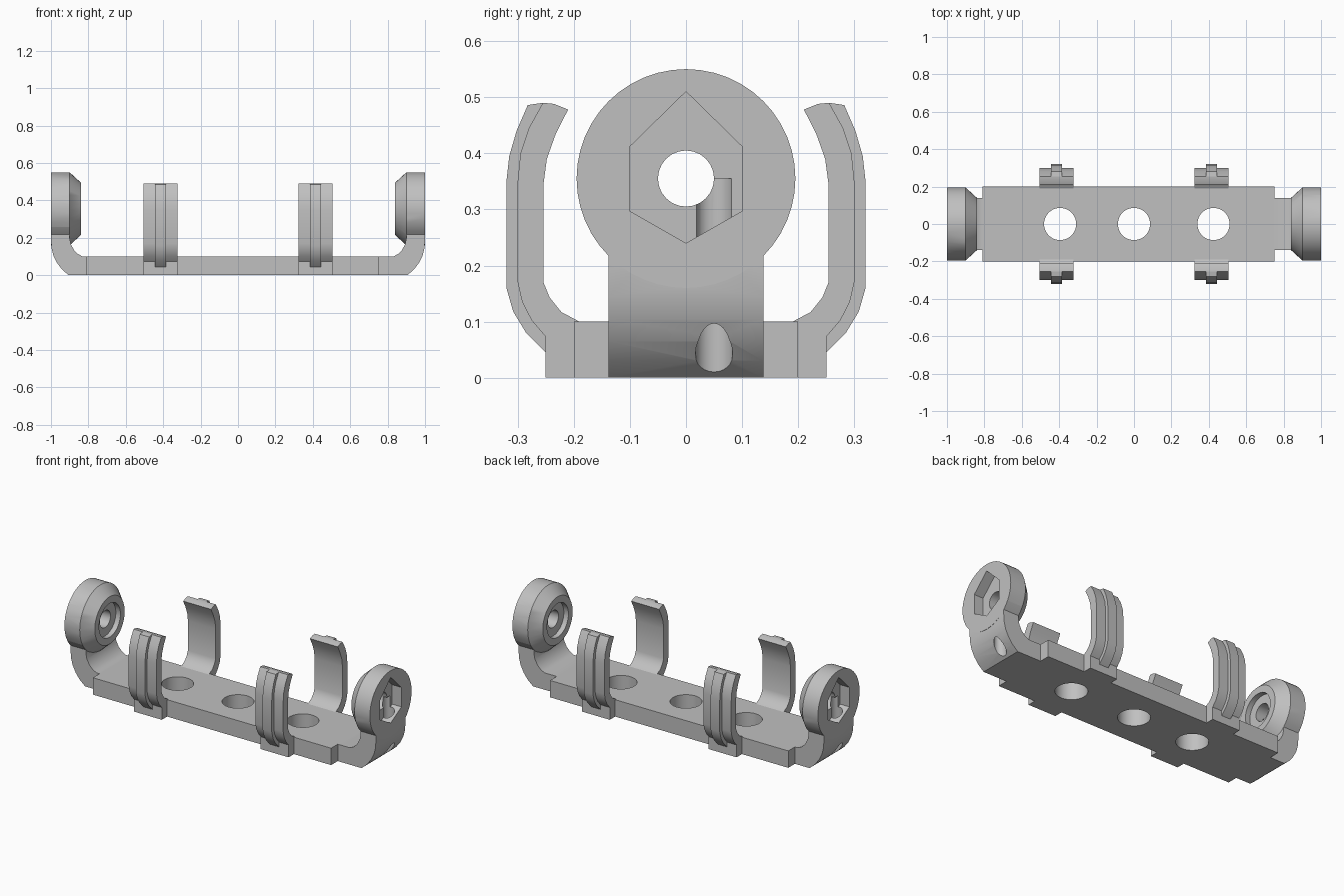
import bpy, bmesh, math
from mathutils import Matrix, Vector

cube = bpy.data.objects.get("Cube")
if cube:
    bpy.data.objects.remove(cube, do_unlink=True)

grey = bpy.data.materials.new("plain_grey")
grey.use_nodes = True
colour = (0.53, 0.53, 0.53, 1)
grey.diffuse_color = colour
grey.node_tree.nodes["Principled BSDF"].inputs["Base Color"].default_value = colour


def make(name, bm):
    bmesh.ops.recalc_face_normals(bm, faces=bm.faces)
    mesh = bpy.data.meshes.new(name)
    bm.to_mesh(mesh)
    bm.free()
    mesh.materials.append(grey)
    ob = bpy.data.objects.new(name, mesh)
    bpy.context.collection.objects.link(ob)
    return ob


def prism(name, pts, axis, lo, hi):
    """Extrude a 2D outline along x (points are y, z) or y (points are x, z)."""
    bm = bmesh.new()
    place = (lambda a, b: (lo, a, b)) if axis == "x" else (lambda a, b: (a, lo, b))
    face = bm.faces.new([bm.verts.new(place(a, b)) for a, b in pts])
    move = bmesh.ops.extrude_face_region(bm, geom=[face])
    shift = Vector((hi - lo, 0, 0) if axis == "x" else (0, hi - lo, 0))
    bmesh.ops.translate(bm, vec=shift,
                        verts=[v for v in move["geom"] if isinstance(v, bmesh.types.BMVert)])
    return make(name, bm)


def rod(name, start, end, r1, r2=None, sides=48):
    """Cylinder or cone between two points."""
    start, end = Vector(start), Vector(end)
    turn = (end - start).to_track_quat("Z", "Y").to_matrix().to_4x4()
    bm = bmesh.new()
    bmesh.ops.create_cone(bm, cap_ends=True, segments=sides, radius1=r1,
                          radius2=r1 if r2 is None else r2, depth=(end - start).length,
                          matrix=Matrix.Translation((start + end) / 2) @ turn)
    return make(name, bm)


def combine(ob, other, operation):
    bpy.context.view_layer.objects.active = ob
    mod = ob.modifiers.new("join", "BOOLEAN")
    mod.operation, mod.solver, mod.object = operation, "EXACT", other
    bpy.ops.object.modifier_apply(modifier=mod.name)
    bpy.data.objects.remove(other, do_unlink=True)


def smooth(ob):
    bpy.ops.object.select_all(action="DESELECT")
    ob.select_set(True)
    bpy.context.view_layer.objects.active = ob
    bpy.ops.object.shade_smooth_by_angle(angle=math.radians(28))


# Base plate with three round holes
plate = prism("base_plate", [(-0.81, 0), (0.75, 0), (0.75, 0.1), (-0.81, 0.1)], "y", -0.2, 0.2)
for x in (-0.395, 0, 0.425):
    combine(plate, rod("hole", (x, 0, -0.1), (x, 0, 0.3), 0.086), "DIFFERENCE")
smooth(plate)

# Curved end arms, each with a round terminal cup
AXLE = 0.355


def end_cup(name, root, half_turn):
    arm = prism(name, [(root, 0), (0.905, 0), (0.94, 0.03), (0.967, 0.065), (0.987, 0.105),
                       (0.997, 0.145), (1, 0.19), (1, AXLE), (0.9, AXLE), (0.9, 0.2),
                       (0.893, 0.165), (0.877, 0.135), (0.855, 0.113), (0.83, 0.1),
                       (root, 0.1)], "y", -0.138, 0.138)
    # Disc with a tapered inner rim
    disc = rod("disc", (0.9, 0, AXLE), (1, 0, AXLE), 0.195)
    taper = rod("taper", (0.84, 0, AXLE), (0.9, 0, AXLE), 0.14, 0.195)
    combine(disc, taper, "UNION")
    combine(arm, disc, "UNION")
    # Recess, bolt hole, stretched hexagonal pocket and wire duct
    pocket = [(0, 0.51), (0.1, 0.412), (0.1, 0.297), (0, 0.24), (-0.1, 0.297), (-0.1, 0.412)]
    cutters = [rod("recess", (0.8, 0, AXLE), (0.87, 0, AXLE), 0.1),
               rod("bolt", (0.8, 0, AXLE), (1.1, 0, AXLE), 0.05, sides=24),
               prism("pocket", pocket, "x", 0.94, 1.1),
               rod("duct", (0.95, 0.05, -0.1), (0.95, 0.05, AXLE), 0.033, sides=24)]
    for cutter in cutters:
        combine(arm, cutter, "DIFFERENCE")
    if half_turn:
        arm.data.transform(Matrix.Rotation(math.pi, 4, "Z"))
    smooth(arm)


end_cup("left_end_cup", 0.75, False)
end_cup("right_end_cup", 0.81, True)

# Spring clips: a curved blade on a foot, with a rib down its outside
inner = [(0.21, 0.478), (0.232, 0.435), (0.248, 0.39), (0.254, 0.345), (0.254, 0.17),
         (0.243, 0.143), (0.222, 0.117), (0.19, 0.1)]
tip = [(0.255, 0.49), (0.235, 0.488)]
blade = inner + [(0.19, 0), (0.25, 0), (0.25, 0.073), (0.275, 0.102), (0.292, 0.135), (0.3, 0.17),
                 (0.3, 0.35), (0.295, 0.4), (0.28, 0.445)] + tip
rib = [(0.25, 0.045), (0.285, 0.08), (0.308, 0.118), (0.32, 0.16), (0.32, 0.35), (0.315, 0.395),
       (0.302, 0.44), (0.282, 0.486), (0.255, 0.49), (0.275, 0.44), (0.29, 0.39), (0.294, 0.345),
       (0.294, 0.17), (0.285, 0.135), (0.265, 0.105), (0.245, 0.08)]
for side, end in ((-1, "right"), (1, "left")):
    for face, depth in ((-1, "front"), (1, "back")):
        x = side * 0.415
        for part, outline, half in (("clip", blade, 0.091), ("clip_rib", rib, 0.03)):
            smooth(prism(f"{depth}_{end}_{part}", [(face * y, z) for y, z in outline],
                         "x", x - half, x + half))
